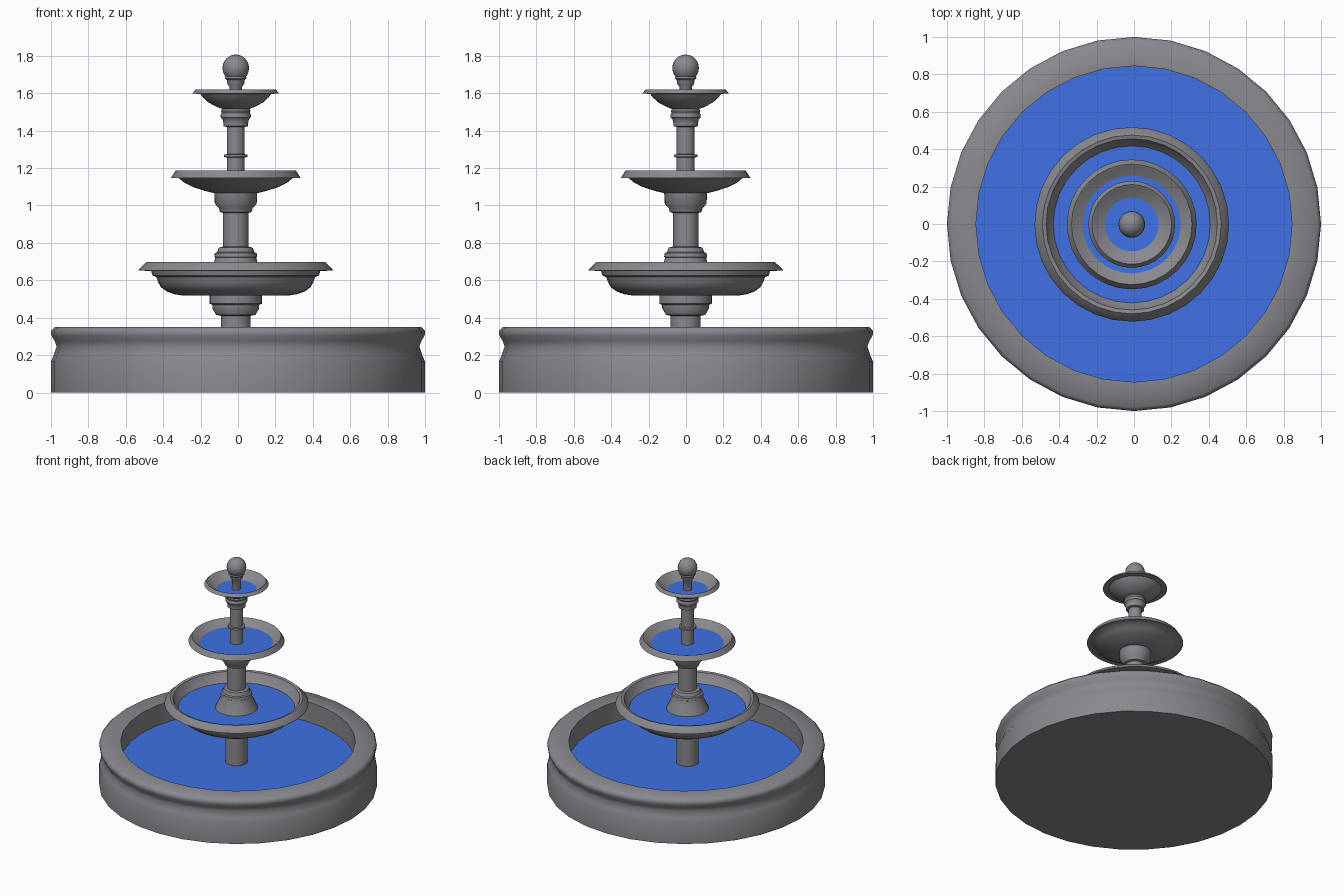
import bpy, bmesh, math

if "Cube" in bpy.data.objects:
    bpy.data.objects.remove(bpy.data.objects["Cube"])

def material(name, rgb):
    m = bpy.data.materials.new(name)
    m.diffuse_color = (*rgb, 1)
    m.use_nodes = True
    m.node_tree.nodes["Principled BSDF"].inputs["Base Color"].default_value = m.diffuse_color
    return m

STONE = material("grey stone", (0.25, 0.247, 0.27))
WATER = material("blue water", (0.05, 0.165, 0.78))
AXIS = (-0.012, -0.002)   # the tiers sit slightly off the basin centre

def lathe(name, profile, mat=STONE, centre=AXIS, sides=32, angle=40):
    """Revolve (radius, height) points, listed bottom-outside-top-inside."""
    bm = bmesh.new()
    rings = []
    for r, z in profile:
        if r == 0:
            rings.append([bm.verts.new((0, 0, z))])
        else:
            rings.append([bm.verts.new((r * math.cos(2 * math.pi * i / sides),
                                        r * math.sin(2 * math.pi * i / sides), z))
                          for i in range(sides)])
    for a, b in zip(rings, rings[1:]):
        for i in range(sides):
            j = (i + 1) % sides
            loop = [a[i], a[j % len(a)], b[j % len(b)], b[i % len(b)]] if len(a) > 1 \
                else [a[0], b[j], b[i]]
            bm.faces.new(list(dict.fromkeys(loop)))
    bmesh.ops.recalc_face_normals(bm, faces=bm.faces)
    if len(profile) == 2 and profile[0][1] == profile[1][1]:   # flat disc faces up
        for f in bm.faces:
            f.normal_update()
            if f.normal.z < 0:
                f.normal_flip()
    me = bpy.data.meshes.new(name)
    bm.to_mesh(me)
    bm.free()
    me.materials.append(mat)
    ob = bpy.data.objects.new(name, me)
    ob.location = (*centre, 0)
    bpy.context.collection.objects.link(ob)
    bpy.ops.object.select_all(action='DESELECT')
    ob.select_set(True)
    bpy.context.view_layer.objects.active = ob
    bpy.ops.object.shade_smooth_by_angle(angle=math.radians(angle))
    return ob

def pool(name, r, z, centre=AXIS):
    lathe(name, [(0, z), (r, z)], WATER, centre)

# ground basin and its water
lathe("basin", [(0, 0), (1, 0), (1, .165), (.985, .20), (.97, .245), (.98, .275), (.998, .305),
                (1, .33), (.98, .35), (.845, .35), (.845, .17), (0, .17)], centre=(0, 0), angle=60)
pool("basin_water", .845, .19, (0, 0))

# lowest column and capital
lathe("lower_column", [(0, .17), (.08, .17), (.08, .41), (.105, .415), (.125, .45), (.125, .468),
                       (.14, .475), (.14, .53), (0, .53)])
# large bowl
lathe("large_bowl", [(0, .518), (.28, .518), (.33, .526), (.37, .541), (.40, .563), (.415, .59), (.425, .618),
                     (.445, .625), (.452, .65), (.52, .652), (.517, .66), (.478, .697), (.458, .692),
                     (.42, .62), (.40, .605), (0, .605)])
pool("large_bowl_water", .42, .62)

# middle column: flared foot, shaft, capital
lathe("middle_column", [(0, .60), (.163, .60), (.115, .70), (.11, .722), (.115, .725), (.112, .745),
                        (.10, .75), (.09, .775), (.068, .78), (.068, .96), (.085, .965), (.09, .985),
                        (.112, 1.01), (.115, 1.075), (0, 1.075)])
# middle bowl
lathe("middle_bowl", [(0, 1.065), (.12, 1.067), (.165, 1.078), (.23, 1.099), (.275, 1.122), (.305, 1.147),
                      (.347, 1.147), (.322, 1.186), (.312, 1.182), (.262, 1.137), (.2, 1.125), (0, 1.12)])
pool("middle_bowl_water", .262, 1.138)

# upper column with ring and rounded capital
lathe("upper_column", [(0, 1.12), (.048, 1.12), (.048, 1.257), (.063, 1.259), (.063, 1.272), (.048, 1.274),
                       (.048, 1.42), (.066, 1.424), (.066, 1.44), (.07, 1.46), (.08, 1.47), (.081, 1.485),
                       (.075, 1.495), (.079, 1.505), (.07, 1.52), (0, 1.52)])
# small bowl
lathe("small_bowl", [(0, 1.51), (.06, 1.512), (.10, 1.526), (.145, 1.55), (.175, 1.577), (.19, 1.597),
                     (.232, 1.598), (.213, 1.621), (.204, 1.617), (.145, 1.563), (.1, 1.555), (0, 1.55)])
pool("small_bowl_water", .144, 1.564)

# finial stem and ball
lathe("finial_stem", [(0, 1.55), (.034, 1.55), (.034, 1.635), (.045, 1.65), (.048, 1.672),
                      (.058, 1.68), (.055, 1.69), (0, 1.695)])
lathe("finial_ball", [(0 if k in (0, 12) else .071 * math.sin(math.pi * k / 12),
                       1.735 - .072 * math.cos(math.pi * k / 12)) for k in range(13)], sides=24)
